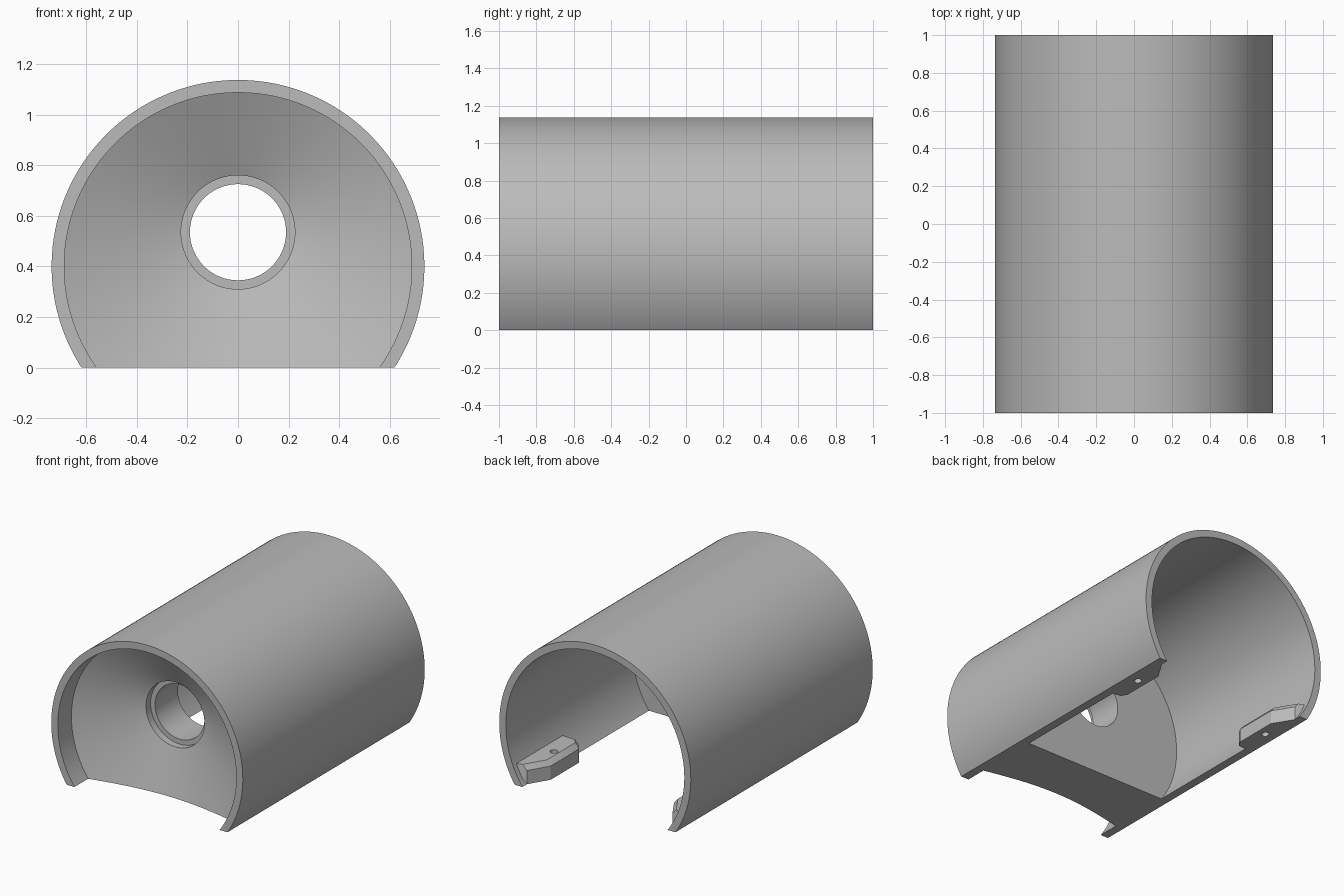
import bpy, bmesh, math

cube = bpy.data.objects.get("Cube")
if cube:
    bpy.data.objects.remove(cube, do_unlink=True)

grey = bpy.data.materials.new("plain_grey")
grey.use_nodes = True
COLOUR = (0.5, 0.5, 0.5, 1)
grey.diffuse_color = COLOUR
grey.node_tree.nodes["Principled BSDF"].inputs["Base Color"].default_value = COLOUR

SEG = 144
AXIS, OUTER, INNER = 0.40, 0.737, 0.687   # shell axis height and radii
HOLE_Z = 0.535                            # height of the bulkhead hole


def make_object(name, bm):
    bmesh.ops.recalc_face_normals(bm, faces=bm.faces)
    mesh = bpy.data.meshes.new(name)
    bm.to_mesh(mesh)
    bm.free()
    obj = bpy.data.objects.new(name, mesh)
    bpy.context.collection.objects.link(obj)
    mesh.materials.append(grey)
    return obj


def smooth(obj):
    bpy.ops.object.select_all(action='DESELECT')
    obj.select_set(True)
    bpy.context.view_layer.objects.active = obj
    bpy.ops.object.shade_smooth_by_angle(angle=math.radians(25))


# Shell and bulkhead: one closed loft through circles (radius, centre z, y)
rings = [
    (OUTER, AXIS, -1), (INNER, AXIS, -1),            # front lip
    (INNER, AXIS, -0.85), (0.225, HOLE_Z, -0.69),    # funnel
    (0.225, HOLE_Z, -0.64), (0.19, HOLE_Z, -0.64),   # counterbore
    (0.19, HOLE_Z, -0.39), (INNER, AXIS, -0.39),     # through hole, back wall
    (INNER, AXIS, 1), (OUTER, AXIS, 1),              # back lip
]
bm = bmesh.new()
loops = []
for radius, cz, y in rings:
    angles = [2 * math.pi * (i + 0.5) / SEG for i in range(SEG)]
    loops.append([bm.verts.new((radius * math.sin(a), y, cz + radius * math.cos(a)))
                  for a in angles])
for k, a in enumerate(loops):
    b = loops[(k + 1) % len(loops)]
    for i in range(SEG):
        j = (i + 1) % SEG
        bm.faces.new((a[i], a[j], b[j], b[i]))

# Flat underside
cut = bmesh.ops.bisect_plane(bm, geom=bm.verts[:] + bm.edges[:] + bm.faces[:],
                             plane_co=(0, 0, 0), plane_no=(0, 0, 1), clear_inner=True)
rim = [e for e in bm.edges if e.is_boundary]
bmesh.ops.triangle_fill(bm, edges=rim, use_beauty=True, normal=(0, 0, -1))
smooth(make_object("shell_with_bulkhead", bm))


# Screw lugs inside the rear of the shell
def screw_lug(name, side):
    top = 0.13
    bm = bmesh.new()
    levels = []
    for z, wall, inset in ((0, 0.59, 0), (0.095, 0.645, 0), (top, 0.655, 0.03)):
        plan = ((wall, 0.97), (0.56 + inset, 0.95), (0.475 + inset, 0.81),
                (0.475 + inset, 0.5), (0.5 + inset, 0.46), (wall, 0.45))
        levels.append([bm.verts.new((side * x, y, z)) for x, y in plan])
    bm.faces.new(levels[0])
    bm.faces.new(levels[-1])
    for a, b in zip(levels, levels[1:]):
        for i in range(len(a)):
            j = (i + 1) % len(a)
            bm.faces.new((a[i], a[j], b[j], b[i]))
    lug = make_object(name, bm)

    # Vertical screw hole
    bpy.ops.mesh.primitive_cylinder_add(vertices=32, radius=0.026, depth=0.5,
                                        location=(side * 0.54, 0.68, 0.05))
    cutter = bpy.context.object
    cutter.name = name + "_hole_cutter"
    boolean = lug.modifiers.new("screw_hole", 'BOOLEAN')
    boolean.operation = 'DIFFERENCE'
    boolean.solver = 'EXACT'
    boolean.object = cutter
    bpy.ops.object.select_all(action='DESELECT')
    lug.select_set(True)
    bpy.context.view_layer.objects.active = lug
    bpy.ops.object.modifier_apply(modifier=boolean.name)
    bpy.data.objects.remove(cutter, do_unlink=True)
    smooth(lug)


screw_lug("left_screw_lug", 1)
screw_lug("right_screw_lug", -1)
